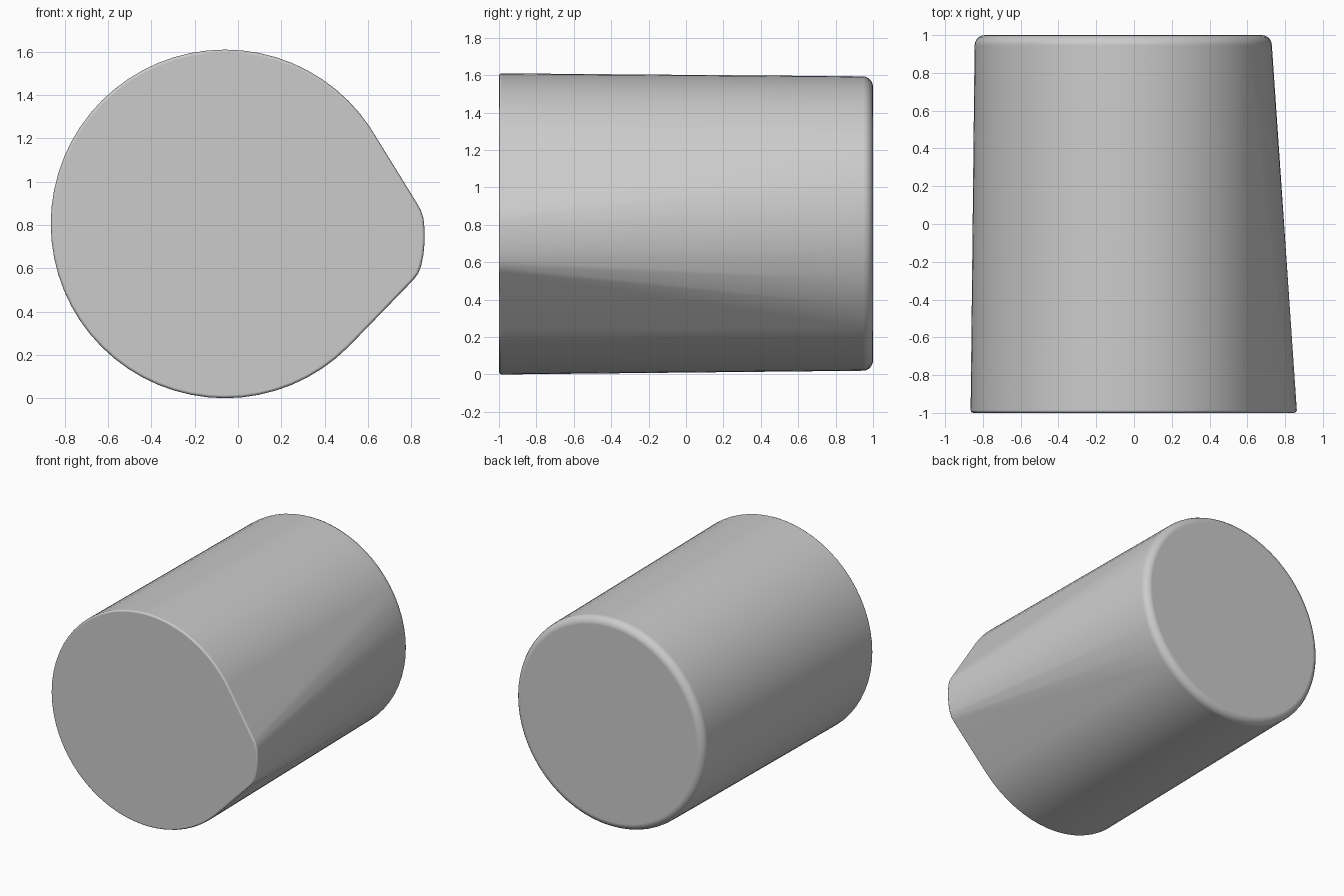
import bpy, bmesh
from math import sin, cos, pi, radians

if "Cube" in bpy.data.objects:
    bpy.data.objects.remove(bpy.data.objects["Cube"])

N = 64


def circle(cx, cz, r):
    return [(cx + r * cos(2 * pi * i / N), cz + r * sin(2 * pi * i / N)) for i in range(N)]


def inset(points, centre, d):
    # pull a ring towards its centre by a fixed distance
    out = []
    for x, z in points:
        dx, dz = x - centre[0], z - centre[1]
        k = 1 - d / (dx * dx + dz * dz) ** 0.5
        out.append((centre[0] + dx * k, centre[1] + dz * k))
    return out


# front outline: circle plus a blunt rounded nose on the right
front_c = (-0.06, 0.805)
nose = [(0.828, 0.898), (0.845, 0.868), (0.857, 0.83), (0.862, 0.78), (0.862, 0.72),
        (0.857, 0.665), (0.846, 0.61), (0.832, 0.575), (0.812, 0.548)]
front = circle(*front_c, 0.805) + nose

# back outline: slightly smaller plain circle
back_c = (-0.057, 0.807)
back = circle(*back_c, 0.787)

bm = bmesh.new()


def rim(points, centre, y_end, r, steps):
    # quarter-round edge running into the flat end cap
    side = 1 if y_end > 0 else -1
    for s in range(steps + 1):
        a = pi / 2 * s / steps
        y = y_end - side * r * (1 - sin(a))
        for x, z in inset(points, centre, r * (1 - cos(a))):
            bm.verts.new((x, y, z))


rim(front, front_c, -1.0, 0.014, 2)
rim(back, back_c, 1.0, 0.055, 5)

# skin both ends as one convex drum
res = bmesh.ops.convex_hull(bm, input=bm.verts[:])
loose = [v for v in bm.verts if not v.link_faces]
bmesh.ops.delete(bm, geom=loose, context='VERTS')
bmesh.ops.dissolve_limit(bm, angle_limit=radians(0.3), verts=bm.verts[:], edges=bm.edges[:])
bmesh.ops.recalc_face_normals(bm, faces=bm.faces[:])

me = bpy.data.meshes.new("drum_body")
bm.to_mesh(me)
bm.free()
obj = bpy.data.objects.new("drum_body", me)
bpy.context.collection.objects.link(obj)
bpy.context.view_layer.objects.active = obj
obj.select_set(True)
bpy.ops.object.shade_smooth_by_angle(angle=radians(50))
wn = obj.modifiers.new("cap_shading", 'WEIGHTED_NORMAL')
wn.keep_sharp = True
